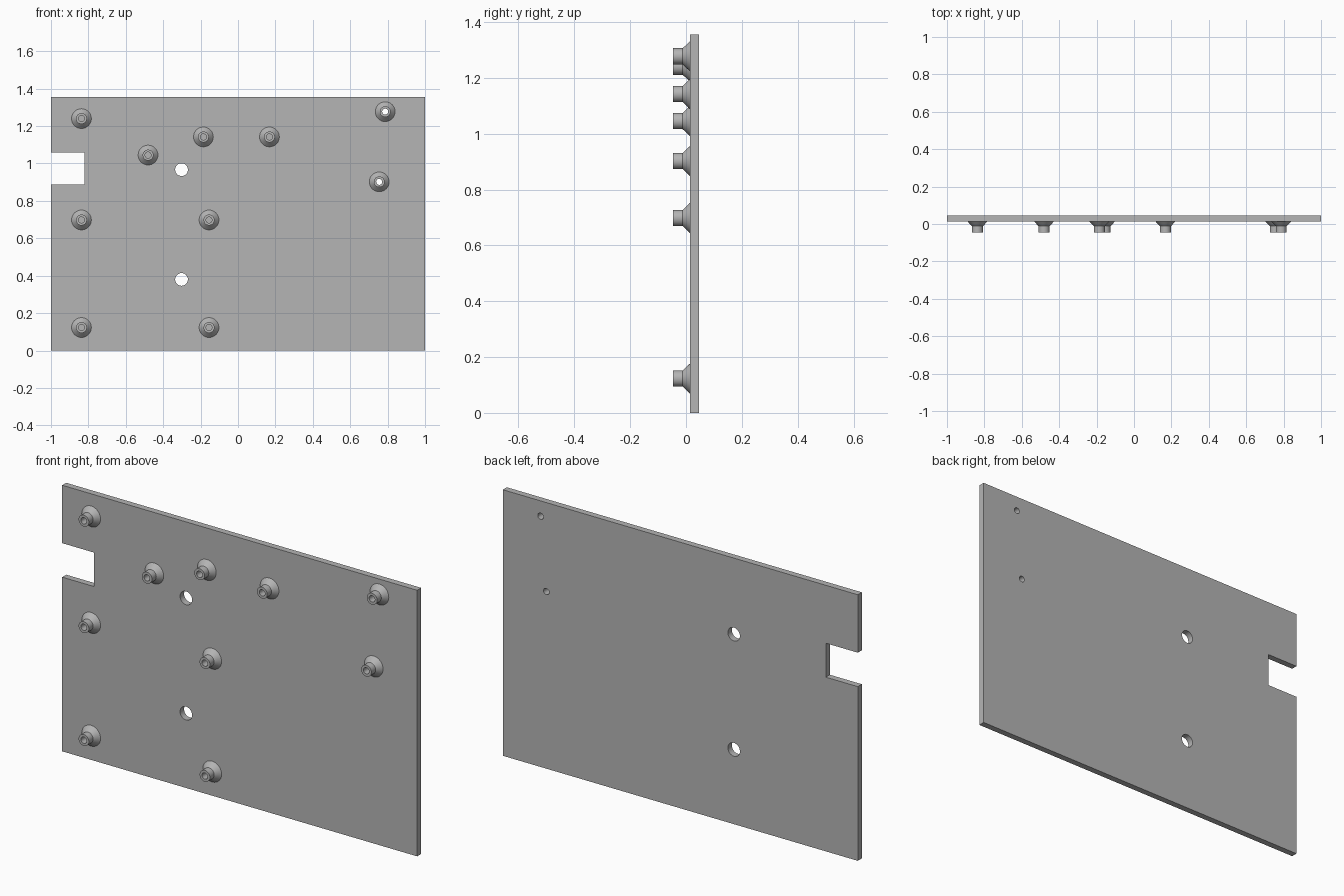
import bpy
import bmesh
from math import cos, sin, pi, radians

cube = bpy.data.objects.get("Cube")
if cube:
    bpy.data.objects.remove(cube, do_unlink=True)

HEIGHT = 1.355
FRONT, FACE, BACK = -0.046, 0.0135, 0.046   # boss tips, plate front, plate back
BORE = 0.016
SIDES = 32

grey = bpy.data.materials.new("light grey")
grey.use_nodes = True
grey.diffuse_color = (0.46, 0.46, 0.46, 1)
grey.node_tree.nodes["Principled BSDF"].inputs["Base Color"].default_value = (0.46, 0.46, 0.46, 1)

blind_bosses = [(-0.837, 1.24), (-0.481, 1.045), (-0.185, 1.142), (0.168, 1.142),
                (-0.837, 0.698), (-0.155, 0.698), (-0.837, 0.123), (-0.155, 0.123)]
through_bosses = [(0.787, 1.277), (0.755, 0.902)]
large_holes = [(-0.302, 0.967), (-0.302, 0.38)]


def smooth(obj):
    bpy.ops.object.select_all(action="DESELECT")
    obj.select_set(True)
    bpy.context.view_layer.objects.active = obj
    bpy.ops.object.shade_smooth_by_angle(angle=radians(30))


def circle(centre, radius):
    return [(centre[0] + radius * cos(2 * pi * i / SIDES),
             centre[1] + radius * sin(2 * pi * i / SIDES)) for i in range(SIDES)]


def make_plate():
    """Flat outline with a side notch and round holes, given thickness."""
    outline = [(-1, 0), (1, 0), (1, HEIGHT), (-1, HEIGHT),
               (-1, 1.06), (-0.82, 1.06), (-0.82, 0.887), (-1, 0.887)]
    loops = [outline]
    loops += [circle(c, 0.034) for c in large_holes]
    loops += [circle(c, BORE) for c in through_bosses]
    curve = bpy.data.curves.new("plate", "CURVE")
    curve.dimensions = "2D"
    curve.fill_mode = "BOTH"
    curve.extrude = (BACK - FACE) / 2
    for loop in loops:
        spline = curve.splines.new("POLY")
        spline.points.add(len(loop) - 1)
        for point, (x, z) in zip(spline.points, loop):
            point.co = (x, z, 0, 1)
        spline.use_cyclic_u = True
    plate = bpy.data.objects.new("plate", curve)
    bpy.context.collection.objects.link(plate)
    plate.location.y = (FACE + BACK) / 2
    plate.rotation_euler.x = pi / 2
    bpy.ops.object.select_all(action="DESELECT")
    plate.select_set(True)
    bpy.context.view_layer.objects.active = plate
    bpy.ops.object.convert(target="MESH")
    plate = bpy.context.object
    bm = bmesh.new()
    bm.from_mesh(plate.data)
    bmesh.ops.remove_doubles(bm, verts=bm.verts, dist=0.0001)
    bmesh.ops.recalc_face_normals(bm, faces=bm.faces)
    bm.to_mesh(plate.data)
    bm.free()
    plate.data.materials.clear()
    plate.data.materials.append(grey)
    smooth(plate)


def make_boss_mesh(name, through):
    """Turned profile: bore, short collar and flared foot."""
    profile = [(BORE, FACE), (BORE, FRONT), (0.029, FRONT), (0.029, -0.012), (0.053, FACE)]
    bm = bmesh.new()
    rings = [[bm.verts.new((x, y, z)) for x, z in circle((0, 0), r)] for r, y in profile]
    for a, b in zip(rings, rings[1:]):
        for i in range(SIDES):
            j = (i + 1) % SIDES
            bm.faces.new((a[i], b[i], b[j], a[j]))
    if not through:
        bm.faces.new(rings[0])      # floor of the blind bore
    bmesh.ops.recalc_face_normals(bm, faces=bm.faces)
    # the collar's outer wall must face outwards
    bm.faces.ensure_lookup_table()
    wall = bm.faces[2 * SIDES]
    centre = wall.calc_center_median()
    if wall.normal.x * centre.x + wall.normal.z * centre.z < 0:
        bmesh.ops.reverse_faces(bm, faces=bm.faces)
    mesh = bpy.data.meshes.new(name)
    bm.to_mesh(mesh)
    bm.free()
    mesh.materials.append(grey)
    return mesh


make_plate()
for name, spots, through in (("blind_boss", blind_bosses, False),
                             ("through_boss", through_bosses, True)):
    mesh = make_boss_mesh(name, through)
    for n, (x, z) in enumerate(spots, 1):
        boss = bpy.data.objects.new(f"{name}_{n}", mesh)
        bpy.context.collection.objects.link(boss)
        boss.location = (x, 0, z)
    smooth(boss)
